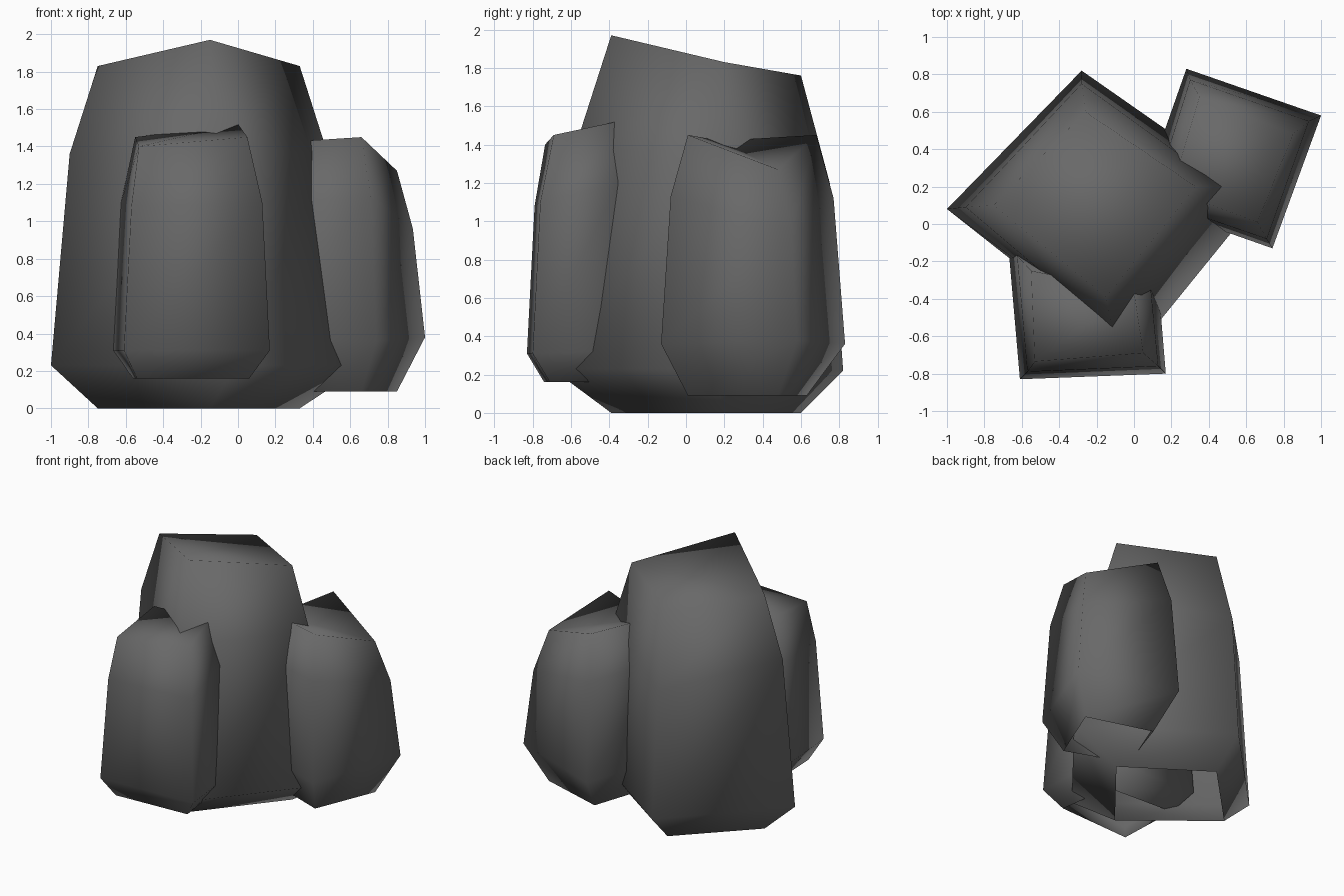
import bpy
import bmesh

cube = bpy.data.objects.get("Cube")
if cube:
    bpy.data.objects.remove(cube, do_unlink=True)

# Stone material
stone = bpy.data.materials.new("dark_grey_stone")
stone.use_nodes = True
colour = (0.14, 0.14, 0.14, 1)
stone.diffuse_color = colour
stone.node_tree.nodes["Principled BSDF"].inputs["Base Color"].default_value = colour


def make_rock(name, base_z, foot, belly, shoulder, crown):
    """Four-sided boulder: stacked corner loops, capped on top and open below."""
    bm = bmesh.new()
    loops = [[(x, y, base_z) for x, y in foot], belly, shoulder, crown]
    rings = [[bm.verts.new(p) for p in loop] for loop in loops]
    for low, high in zip(rings, rings[1:]):
        for i in range(4):
            j = (i + 1) % 4
            bm.faces.new((low[i], low[j], high[j], high[i]))
    bm.faces.new(rings[-1])
    for face in bm.faces:
        face.smooth = True
    mesh = bpy.data.meshes.new(name)
    bm.to_mesh(mesh)
    bm.free()
    mesh.materials.append(stone)
    obj = bpy.data.objects.new(name, mesh)
    bpy.context.collection.objects.link(obj)
    return obj


# Corner loops run anticlockwise seen from above
make_rock(
    "large_rock", 0,
    foot=[(-.75, .10), (-.15, -.39), (.33, .20), (-.26, .60)],
    belly=[(-1, .08, .23), (-.01, -.70, .23), (.68, .15, .23), (-.28, .82, .22)],
    shoulder=[(-.90, .09, 1.36), (-.11, -.58, 1.38), (.48, .20, 1.36), (-.28, .75, 1.2)],
    crown=[(-.75, .10, 1.83), (-.15, -.39, 1.97), (.33, .20, 1.83), (-.26, .60, 1.76)])

make_rock(
    "left_rock", .09,
    foot=[(.20, .18), (.66, .01), (.85, .48), (.35, .63)],
    belly=[(.03, .12, .37), (.74, -.13, .36), (1, .58, .38), (.28, .83, .36)],
    shoulder=[(.10, .13, 1.1), (.71, -.08, 1.13), (.935, .55, .96), (.30, .77, 1.12)],
    crown=[(.20, .18, 1.42), (.66, .01, 1.45), (.85, .48, 1.27), (.35, .68, 1.45)])

make_rock(
    "front_rock", .16,
    foot=[(-.54, -.74), (.06, -.71), (0, -.28), (-.56, -.25)],
    belly=[(-.61, -.83, .31), (.17, -.80, .31), (.12, -.2, .33), (-.67, -.14, .31)],
    shoulder=[(-.57, -.79, 1.08), (.13, -.76, 1.1), (.09, -.35, 1.2), (-.625, -.17, 1.1)],
    crown=[(-.53, -.735, 1.4), (.05, -.69, 1.45), (0, -.36, 1.52), (-.55, -.25, 1.45)])
